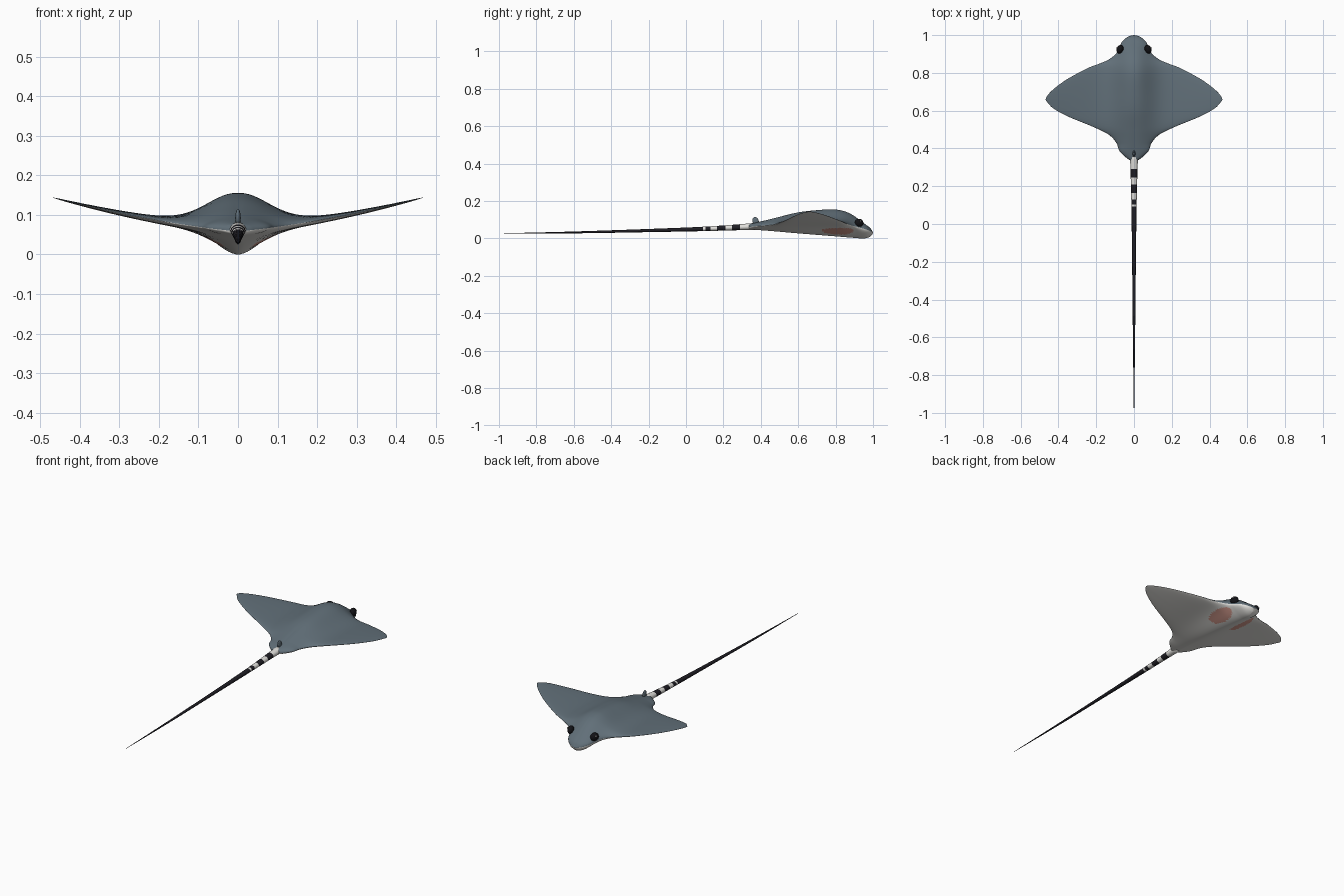
import bpy, bmesh, math
from mathutils import Vector

if "Cube" in bpy.data.objects:
    bpy.data.objects.remove(bpy.data.objects["Cube"])


def mat(name, rgb):
    m = bpy.data.materials.new(name)
    m.diffuse_color = (*rgb, 1)
    m.use_nodes = True
    m.node_tree.nodes["Principled BSDF"].inputs["Base Color"].default_value = m.diffuse_color
    return m


SLATE = mat("slate_back", (0.12, 0.16, 0.19))
WHITE = mat("pale_belly", (0.76, 0.75, 0.72))
PINK = mat("gill_pink", (0.68, 0.34, 0.28))
BLACK = mat("tail_black", (0.014, 0.013, 0.018))
EYE = mat("eye_black", (0.006, 0.006, 0.008))


def curve(pts):
    """Smooth interpolation through (y, value) points sorted by y."""
    n = len(pts)

    def slope(i):
        a, b = pts[max(i - 1, 0)], pts[min(i + 1, n - 1)]
        return (b[1] - a[1]) / (b[0] - a[0])

    def f(y):
        y = min(max(y, pts[0][0]), pts[-1][0])
        i = next(k for k in range(n - 1) if y <= pts[k + 1][0])
        (y0, v0), (y1, v1) = pts[i], pts[i + 1]
        h = y1 - y0
        t = (y - y0) / h
        return ((2*t**3 - 3*t*t + 1) * v0 + (t**3 - 2*t*t + t) * h * slope(i)
                + (3*t*t - 2*t**3) * v1 + (t**3 - t*t) * h * slope(i + 1))
    return f


def loft(name, rings, mats, rule):
    """Skin closed rings, cap the ends, colour faces by rule(centre, ring, segment)."""
    bm = bmesh.new()
    vs = [[bm.verts.new(p) for p in r] for r in rings]
    n = len(rings[0])
    for i in range(len(vs) - 1):
        for j in range(n):
            k = (j + 1) % n
            f = bm.faces.new((vs[i][j], vs[i][k], vs[i+1][k], vs[i+1][j]))
            f.material_index = rule(f.calc_center_median(), i, j)
    bm.faces.new(vs[0]).material_index = rule(Vector(rings[0][0]), 0, 0)
    bm.faces.new(vs[-1]).material_index = rule(Vector(rings[-1][0]), len(vs) - 2, 0)
    bmesh.ops.recalc_face_normals(bm, faces=bm.faces)
    me = bpy.data.meshes.new(name)
    bm.to_mesh(me)
    bm.free()
    ob = bpy.data.objects.new(name, me)
    bpy.context.collection.objects.link(ob)
    for m in mats:
        me.materials.append(m)
    for p in me.polygons:
        p.use_smooth = True
    return ob


def ball(name, loc, scale, m, rot=(0, 0, 0)):
    bpy.ops.mesh.primitive_uv_sphere_add(segments=24, ring_count=14, radius=1,
                                         location=loc, rotation=rot)
    ob = bpy.context.object
    ob.name = name
    ob.scale = scale
    ob.data.materials.append(m)
    bpy.ops.object.shade_smooth()
    return ob


# Body disc with head: half width, top and bottom centre lines along y
width = curve([(.335, .018), (.35, .04), (.385, .076), (.43, .094), (.475, .137),
               (.52, .23), (.565, .34), (.61, .425), (.64, .455), (.66, .468),
               (.695, .446), (.735, .40), (.775, .34), (.83, .235), (.85, .18),
               (.87, .135), (.90, .097), (.93, .08), (.965, .063), (.988, .038),
               (.997, .018), (1, .002)])
top = curve([(.335, .075), (.42, .095), (.5, .115), (.6, .139), (.7, .151), (.79, .155),
             (.84, .147), (.88, .131), (.92, .105), (.955, .078), (.985, .055), (1, .033)])
bot = curve([(.335, .048), (.45, .04), (.6, .027), (.8, .011), (.9, .003), (.955, 0),
             (.985, .01), (1, .027)])
drop = curve([(.335, 0), (.86, 0), (.95, .014), (1, .028)])

N, ROWS = 160, 120
rings = []
for i in range(ROWS + 1):
    y = .6675 - .3325 * math.cos(math.pi * i / ROWS)
    w, ring = width(y), []
    for j in range(N):
        a = 2 * math.pi * j / N
        x, f = w * math.cos(a), abs(math.sin(a))
        ax = abs(x)
        mid0 = .058 - drop(y)
        mid = mid0 + .1 * ax + .17 * ax * ax
        skin = .014 - .018 * ax
        if j <= N // 2:
            z = mid + f * (skin + (top(y) - mid0 - .014) * math.exp(-(x / .11) ** 2))
        else:
            z = mid - f * (skin + (mid0 - .014 - bot(y)) * math.exp(-(x / .087) ** 2))
        ring.append((x, y, z))
    rings.append(ring)


def body_colour(c, i, j):
    if j < N // 2:
        return 0
    gill = ((abs(c.x) - .075) / .037) ** 2 + ((c.y - .81) / .085) ** 2 < 1
    return 2 if gill else 1


loft("ray_body", rings, [SLATE, WHITE, PINK], body_colour)

# Whip tail with pale bands near the root
bands = [(.29, .40), (.21, .245), (.13, .165), (.092, .104)]
tail_y = [.37, .34, .29, .245, .21, .165, .13, .104, .092, .03, -.05, -.15, -.25,
          -.35, -.45, -.55, -.65, -.75, -.85, -.93, -1]
rad = curve([(-1, .001), (-.8, .0035), (-.5, .007), (-.2, .010), (.1, .014),
             (.3, .019), (.37, .022)])
tz = curve([(-1, .026), (-.6, .032), (-.2, .042), (.1, .051), (.37, .064)])
tail = [[(rad(y) * math.cos(k * math.pi / 8), y, tz(y) + .85 * rad(y) * math.sin(k * math.pi / 8))
         for k in range(16)] for y in tail_y]
loft("tail", tail, [BLACK, WHITE],
     lambda c, i, j: int(any(a < (tail_y[i] + tail_y[i+1]) / 2 < b for a, b in bands)))

# Small dorsal fin at the tail root
ball("dorsal_fin", (0, .372, .092), (.007, .017, .023), SLATE, (.3, 0, 0))

# Eyes with glints
for s, side in ((-1, "left"), (1, "right")):
    ball("eye_" + side, (s * .074, .925, .083), (.018, .024, .022), EYE, (0, 0, s * .35))
    ball("eye_glint_" + side, (s * .089, .933, .093), (.004, .004, .004), WHITE)
